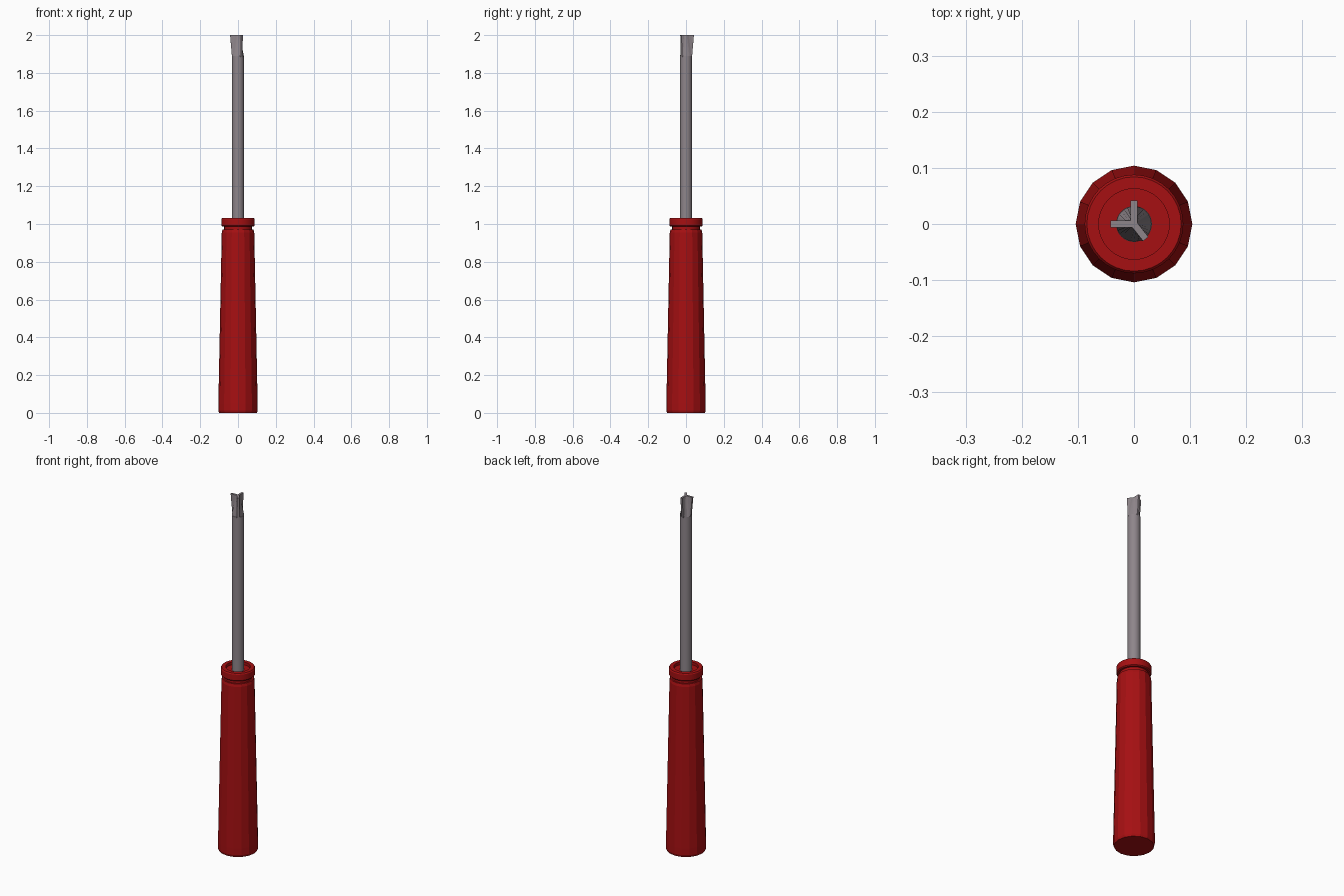
import bpy, bmesh, math

cube = bpy.data.objects.get("Cube")
if cube:
    bpy.data.objects.remove(cube)


def material(name, color):
    m = bpy.data.materials.new(name)
    m.use_nodes = True
    m.diffuse_color = color
    m.node_tree.nodes["Principled BSDF"].inputs["Base Color"].default_value = color
    return m


red = material("red plastic", (0.38, 0.005, 0.006, 1))
steel = material("grey steel", (0.27, 0.235, 0.255, 1))


def loft(name, rings, mat, smooth=None):
    """Skin a stack of rings of equal point count, capped at both ends."""
    bm = bmesh.new()
    loops = [[bm.verts.new(p) for p in ring] for ring in rings]
    n = len(loops[0])
    for low, high in zip(loops, loops[1:]):
        for i in range(n):
            j = (i + 1) % n
            bm.faces.new((low[i], low[j], high[j], high[i]))
    bm.faces.new(loops[0][::-1])
    bm.faces.new(loops[-1])
    mesh = bpy.data.meshes.new(name)
    bm.to_mesh(mesh)
    bm.free()
    mesh.materials.append(mat)
    ob = bpy.data.objects.new(name, mesh)
    bpy.context.collection.objects.link(ob)
    if smooth:
        bpy.ops.object.select_all(action='DESELECT')
        ob.select_set(True)
        bpy.context.view_layer.objects.active = ob
        bpy.ops.object.shade_smooth_by_angle(angle=math.radians(smooth))
    return ob


def circle(r, z, sides):
    step = math.tau / sides
    return [(r * math.cos(i * step), r * math.sin(i * step), z) for i in range(sides)]


def turned(name, profile, sides, mat, smooth=None):
    return loft(name, [circle(r, z, sides) for r, z in profile], mat, smooth)


# Faceted tapering grip
turned("handle_grip", [(0.1, 0), (0.104, 0.012), (0.104, 0.05), (0.086, 0.955),
                       (0.082, 0.97)], 16, red)
# Narrow neck and collar with a shallow recess around the shaft
turned("handle_neck", [(0.073, 0.96), (0.073, 1.0)], 32, red, 30)
turned("handle_collar", [(0.083, 0.987), (0.088, 0.992), (0.088, 1.025), (0.084, 1.031),
                         (0.063, 1.031), (0.063, 1.015)], 32, red, 30)
# Round steel shaft
turned("shaft", [(0.032, 1.0), (0.032, 1.89)], 32, steel, 30)

# Three-winged tip: each arm is (angle in degrees, length)
arms = [(math.radians(a), length) for a, length in ((90, 0.042), (180, 0.042), (308, 0.034))]
HALF = 0.006


def wing_radius(t):
    best = HALF
    for a, length in arms:
        c, s = math.cos(t - a), abs(math.sin(t - a))
        if c > 0:
            best = max(best, min(length / c, HALF / max(s, 1e-6)))
    return best


# Sample angles on the arm corners as well as evenly around
angles = {round(i * math.tau / 32, 4) for i in range(32)}
for a, length in arms:
    corner = math.atan2(HALF, length)
    angles |= {round(a - corner, 4), round(a + corner, 4)}
angles = sorted(angles)


def tip_ring(z, blend):
    ring = []
    for t in angles:
        r = 0.032 * (1 - blend) + wing_radius(t) * blend
        ring.append((r * math.cos(t), r * math.sin(t), z))
    return ring


loft("winged_tip", [tip_ring(1.885, 0), tip_ring(2.0, 1)], steel)
